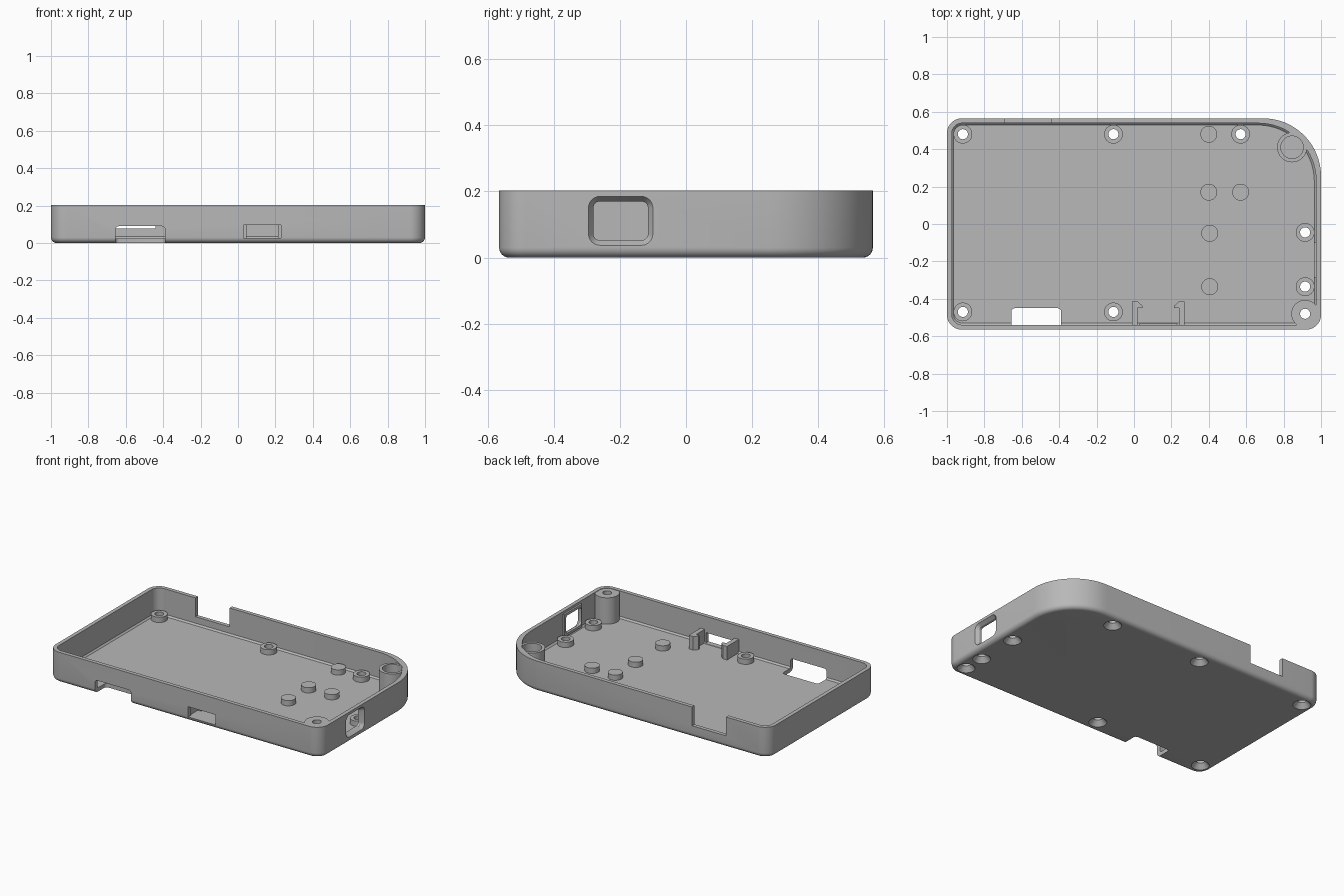
import bpy, bmesh, math
from mathutils import Matrix, Vector

cube = bpy.data.objects.get("Cube")
if cube:
    bpy.data.objects.remove(cube, do_unlink=True)

grey = bpy.data.materials.new("grey plastic")
grey.use_nodes = True
grey.diffuse_color = (0.48, 0.48, 0.48, 1)
grey.node_tree.nodes["Principled BSDF"].inputs["Base Color"].default_value = grey.diffuse_color

HEIGHT, WALL, FLOOR = 0.203, 0.026, 0.025
HX, HY = 1.0, 0.565


def finish(name, bm):
    bmesh.ops.recalc_face_normals(bm, faces=bm.faces)
    mesh = bpy.data.meshes.new(name)
    bm.to_mesh(mesh)
    bm.free()
    mesh.materials.append(grey)
    obj = bpy.data.objects.new(name, mesh)
    bpy.context.collection.objects.link(obj)
    return obj


def rounded_rect(x0, x1, y0, y1, radii, steps=10):
    """Outline running anticlockwise from the upper right corner."""
    pts = []
    corners = [(x1, y1, -1, -1), (x0, y1, 1, -1), (x0, y0, 1, 1), (x1, y0, -1, 1)]
    for i, ((x, y, sx, sy), r) in enumerate(zip(corners, radii)):
        for k in range(steps + 1):
            a = math.pi / 2 * (i + k / steps)
            pts.append((x + sx * r + r * math.cos(a), y + sy * r + r * math.sin(a)))
    return pts


def loft(name, rings):
    bm = bmesh.new()
    loops = [[bm.verts.new(p) for p in ring] for ring in rings]
    for a, b in zip(loops, loops[1:]):
        for i in range(len(a)):
            j = (i + 1) % len(a)
            bm.faces.new((a[i], a[j], b[j], b[i]))
    bm.faces.new(loops[0][::-1])
    bm.faces.new(loops[-1])
    return finish(name, bm)


def case_ring(z, inset, big, small):
    outline = rounded_rect(-HX + inset, HX - inset, -HY + inset, HY - inset,
                           (big, small, small, small), 16)
    return [(x, y, z) for x, y in outline]


def cone(name, x, y, z0, z1, r0, r1=None):
    bm = bmesh.new()
    bmesh.ops.create_cone(bm, cap_ends=True, segments=40, radius1=r0,
                          radius2=r0 if r1 is None else r1, depth=z1 - z0,
                          matrix=Matrix.Translation((x, y, (z0 + z1) / 2)))
    return finish(name, bm)


def box(name, x0, x1, y0, y1, z0, z1, bevel=0):
    bm = bmesh.new()
    bmesh.ops.create_cube(bm, size=1)
    lo, hi = Vector((x0, y0, z0)), Vector((x1, y1, z1))
    bmesh.ops.scale(bm, vec=hi - lo, verts=bm.verts)
    bmesh.ops.translate(bm, vec=(lo + hi) / 2, verts=bm.verts)
    if bevel:
        bmesh.ops.bevel(bm, geom=bm.edges[:], offset=bevel, segments=4,
                        profile=0.5, affect='EDGES')
    return finish(name, bm)


def combine(target, tool, operation):
    mod = target.modifiers.new(operation.lower(), 'BOOLEAN')
    mod.operation, mod.solver, mod.object = operation, 'EXACT', tool
    bpy.context.view_layer.objects.active = target
    bpy.ops.object.modifier_apply(modifier=mod.name)
    bpy.data.objects.remove(tool, do_unlink=True)


# Outer shell with a rounded bottom edge
R = 0.03
rings = []
for k in range(7):
    a = math.pi / 2 * k / 6
    inset = R * (1 - math.sin(a))
    rings.append(case_ring(R * (1 - math.cos(a)), inset, 0.31 - inset, 0.08 - inset))
rings.append(case_ring(HEIGHT, 0, 0.31, 0.08))
case = loft("case_shell", rings)

# Tray cavity with a small chamfer around the floor
cavity = loft("cavity_cutter", [case_ring(FLOOR, WALL + 0.01, 0.3, 0.045),
                                case_ring(FLOOR + 0.01, WALL, 0.31, 0.055),
                                case_ring(HEIGHT + 0.1, WALL, 0.31, 0.055)])
combine(case, cavity, 'DIFFERENCE')

# Screw standoffs, solid pegs and tall corner posts
screws = [(-0.915, 0.48), (-0.11, 0.48), (0.57, 0.48), (-0.915, -0.47),
          (-0.11, -0.47), (0.915, -0.045), (0.915, -0.335)]
pegs = [(0.4, 0.48), (0.4, 0.17), (0.57, 0.17), (0.405, -0.05), (0.405, -0.335)]
corner = (0.915, -0.48)
pocket = (0.845, 0.41)
for x, y in screws:
    combine(case, cone("standoff", x, y, 0.015, 0.06, 0.05), 'UNION')
for x, y in pegs:
    combine(case, cone("peg", x, y, 0.015, 0.06, 0.045), 'UNION')
combine(case, cone("corner_post", *corner, 0.016, 0.2, 0.074), 'UNION')
combine(case, cone("pocket_post", *pocket, 0.016, 0.195, 0.08), 'UNION')

# Raised frame inside the side port
combine(case, box("port_frame", 0.962, 0.985, -0.285, -0.1, 0.035, 0.187), 'UNION')

# Screw holes, countersunk from below
for x, y in screws + [corner]:
    combine(case, cone("hole_cutter", x, y, -0.1, 0.3, 0.027), 'DIFFERENCE')
    combine(case, cone("sink_cutter", x, y, -0.004, 0.034, 0.058, 0.025), 'DIFFERENCE')
combine(case, cone("pocket_cutter", *pocket, 0.14, 0.3, 0.06), 'DIFFERENCE')

# Side port with a sloped surround
port = []
for x, grow in ((0.9, 0), (0.978, 0), (1.0, 0.015), (1.05, 0.015)):
    outline = rounded_rect(-0.28 - grow, -0.115 + grow, 0.052 - grow, 0.17 + grow,
                           [0.02 + grow] * 4, 6)
    port.append([(x, y, z) for y, z in outline])
combine(case, loft("port_cutter", port), 'DIFFERENCE')

# Back notch, front floor slot and front window
combine(case, box("notch_cutter", -0.69, -0.44, 0.5, 0.7, 0.078, 0.4), 'DIFFERENCE')
combine(case, box("slot_cutter", -0.655, -0.39, -0.7, -0.45, -0.2, 0.09, 0.018), 'DIFFERENCE')
combine(case, box("window_cutter", 0.03, 0.23, -0.7, -0.5, 0.027, 0.095), 'DIFFERENCE')

# Pair of hooked clips behind the window
for side in (-1, 1):
    plan = [(0.14, -0.545), (0.11, -0.545), (0.11, -0.45), (0.085, -0.45),
            (0.085, -0.437), (0.11, -0.415), (0.14, -0.415)]
    clip = [[(0.13 + side * x, y, z) for x, y in plan] for z in (0.015, 0.115)]
    combine(case, loft("window_clip", clip), 'UNION')

bpy.ops.object.select_all(action='DESELECT')
case.select_set(True)
bpy.context.view_layer.objects.active = case
bpy.ops.object.shade_smooth_by_angle(angle=math.radians(30))
